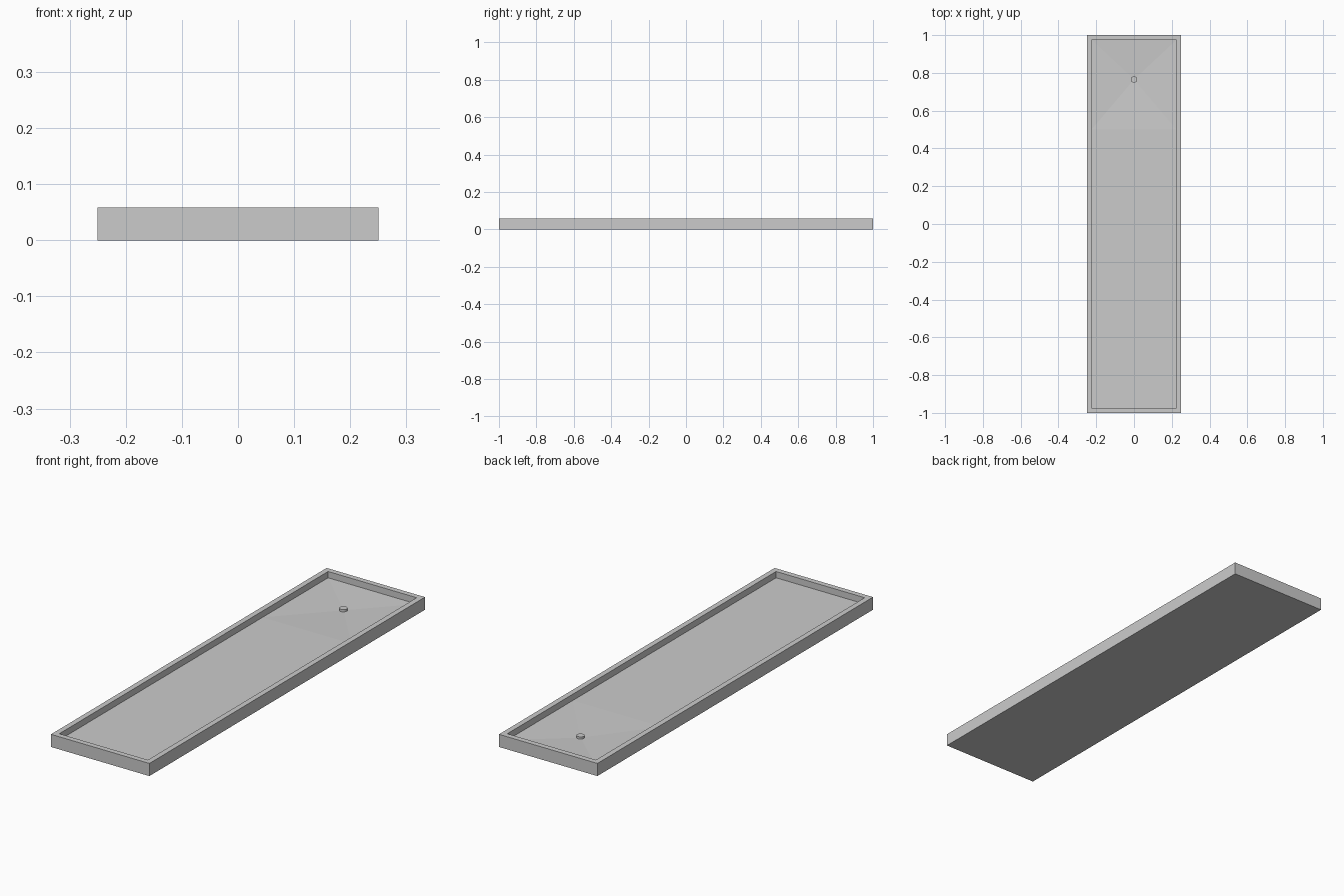
import bpy, bmesh

if "Cube" in bpy.data.objects:
    bpy.data.objects.remove(bpy.data.objects["Cube"])

W, L, H = 0.25, 1.0, 0.058      # outer half width, half length, height
RIM = 0.025                     # rim thickness
FLOOR = 0.029                   # basin floor height
FALL_Y, DRAIN_Y, DRAIN_Z = 0.5, 0.765, 0.02


def finish(bm, name):
    bmesh.ops.recalc_face_normals(bm, faces=bm.faces)
    mesh = bpy.data.meshes.new(name)
    bm.to_mesh(mesh)
    bm.free()
    obj = bpy.data.objects.new(name, mesh)
    bpy.context.collection.objects.link(obj)
    return obj


def rect(bm, w, y0, y1, z):
    return [bm.verts.new((x, y, z)) for x, y in ((-w, y0), (w, y0), (w, y1), (-w, y1))]


def bridge(bm, a, b):
    for i in range(4):
        j = (i + 1) % 4
        bm.faces.new((a[i], a[j], b[j], b[i]))


# Tray: outer walls, rim, inner walls and floor falling to the drain
bm = bmesh.new()
w, l = W - RIM, L - RIM
bottom = rect(bm, W, -L, L, 0)
top = rect(bm, W, -L, L, H)
inner = rect(bm, w, -l, l, H)
floor = rect(bm, w, -l, l, FLOOR)
bm.faces.new(bottom)
for a, b in ((bottom, top), (top, inner)):
    bridge(bm, a, b)

fall_l = bm.verts.new((-w, FALL_Y, FLOOR))
fall_r = bm.verts.new((w, FALL_Y, FLOOR))
apex = bm.verts.new((0, DRAIN_Y, DRAIN_Z))
f0, f1, f2, f3 = floor
i0, i1, i2, i3 = inner
# inner walls, with the side walls sharing the fall line vertices
bm.faces.new((i0, i1, f1, f0))
bm.faces.new((i1, i2, f2, fall_r, f1))
bm.faces.new((i2, i3, f3, f2))
bm.faces.new((i3, i0, f0, fall_l, f3))
# flat floor and four sloping triangles
bm.faces.new((f0, f1, fall_r, fall_l))
ring = [fall_l, fall_r, f2, f3]
for i in range(4):
    bm.faces.new((ring[i], ring[(i + 1) % 4], apex))
finish(bm, "shower_tray")

# Drain cap
bpy.ops.mesh.primitive_cylinder_add(vertices=32, radius=0.017, depth=0.012,
                                    location=(0, DRAIN_Y, DRAIN_Z + 0.005))
drain = bpy.context.object
drain.name = "drain_cap"
bpy.ops.object.shade_smooth_by_angle()
